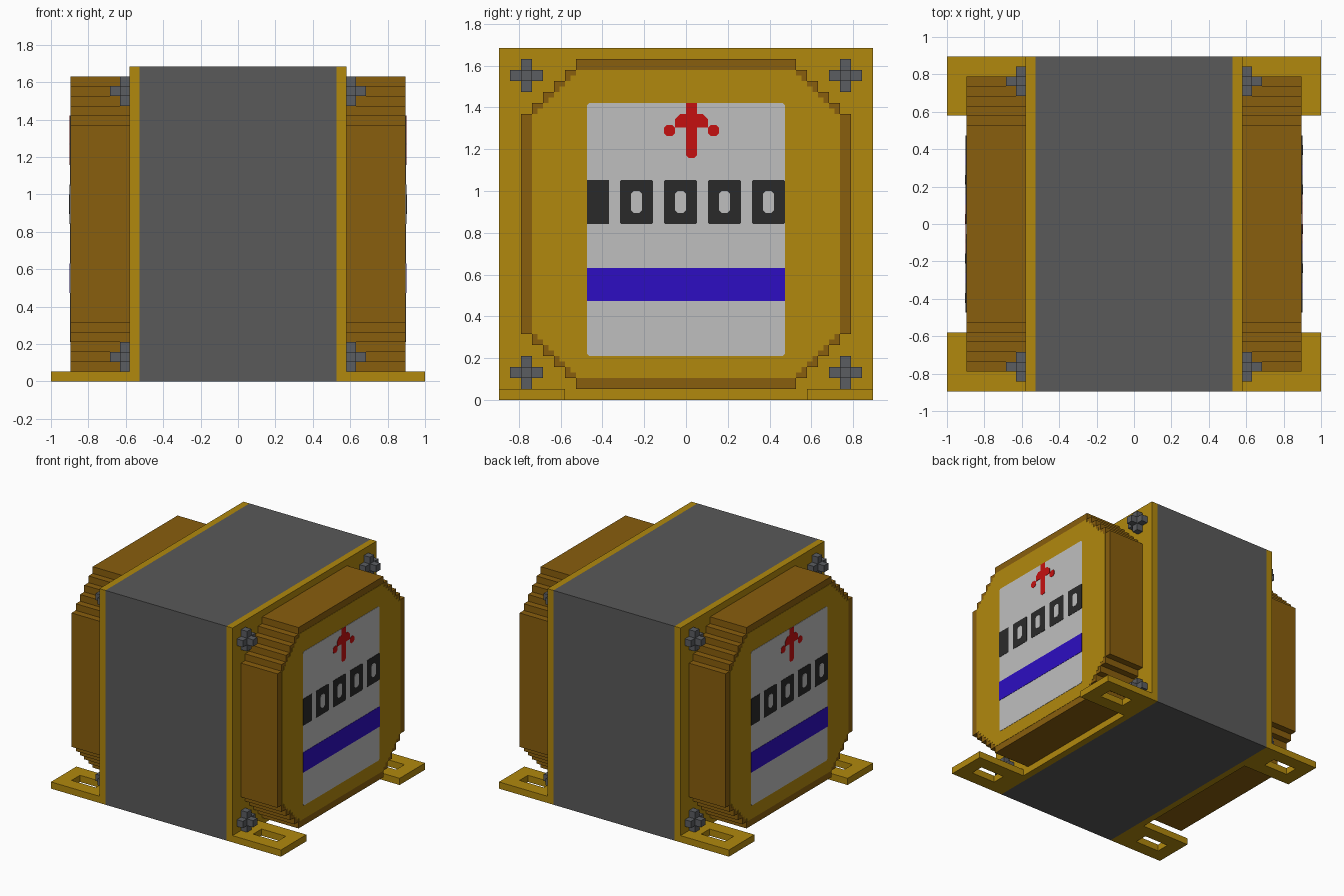
import bpy, bmesh, math
from mathutils import Matrix

if "Cube" in bpy.data.objects:
    bpy.data.objects.remove(bpy.data.objects["Cube"])

U = 1 / 19  # one block of the model


def material(name, rgb):
    m = bpy.data.materials.new(name)
    m.use_nodes = True
    m.diffuse_color = (*rgb, 1)
    bsdf = m.node_tree.nodes["Principled BSDF"]
    bsdf.inputs["Base Color"].default_value = (*rgb, 1)
    bsdf.inputs["Roughness"].default_value = 0.8
    return m


GOLD = material("gold", (0.44, 0.246, 0.004))
BROWN = material("coil brown", (0.25, 0.112, 0.004))
GREY = material("core grey", (0.1, 0.1, 0.1))
STEEL = material("bolt steel", (0.105, 0.11, 0.12))
WHITE = material("label grey", (0.52, 0.52, 0.52))
BLUE = material("label blue", (0.026, 0.004, 0.54))
RED = material("arrow red", (0.56, 0.005, 0.005))
BLACK = material("digit black", (0.023, 0.023, 0.023))


def slab(name, mat, layers, axis="x", side=1):
    """Extrude polygons along an axis; layers are (polygons, low, high) in blocks.
    side=-1 turns the part half a turn about z."""
    bm = bmesh.new()
    for polys, lo, hi in layers:
        verts, faces = {}, []
        for poly in polys:
            loop = []
            for a, b in poly:
                if (a, b) not in verts:
                    co = (lo, a, b) if axis == "x" else (a, b, lo)
                    verts[a, b] = bm.verts.new(co)
                loop.append(verts[a, b])
            faces.append(bm.faces.new(loop))
        # keep the starting cap so the slab is closed
        ext = bmesh.ops.extrude_face_region(bm, geom=faces, use_keep_orig=True)
        moved = [g for g in ext["geom"] if isinstance(g, bmesh.types.BMVert)]
        d = hi - lo
        bmesh.ops.translate(bm, verts=moved, vec=(d, 0, 0) if axis == "x" else (0, 0, d))
    bmesh.ops.recalc_face_normals(bm, faces=bm.faces[:])
    bm.transform(Matrix.Scale(U, 4))
    if side < 0:
        bm.transform(Matrix.Rotation(math.pi, 4, "Z"))
    me = bpy.data.meshes.new(name)
    bm.to_mesh(me)
    bm.free()
    me.materials.append(mat)
    ob = bpy.data.objects.new(name, me)
    bpy.context.collection.objects.link(ob)
    return ob


def rect(a0, b0, a1, b1, c=0):
    """Rectangle, with corners cut by c."""
    if not c:
        return [(a0, b0), (a1, b0), (a1, b1), (a0, b1)]
    return [(a0 + c, b0), (a1 - c, b0), (a1, b0 + c), (a1, b1 - c),
            (a1 - c, b1), (a0 + c, b1), (a0, b1 - c), (a0, b0 + c)]


def stepped(half, top, narrow, step):
    """Octagon-like outline with stair-stepped corners, centred on z = 16."""
    quarter = []
    y, z = narrow, top
    quarter.append((y, z))
    while y < half:
        z -= step
        quarter.append((y, z))
        y += step
        quarter.append((y, z))
    right = quarter + [(a, 32 - b) for a, b in reversed(quarter)]
    return right + [(-a, b) for a, b in reversed(right)]


def cross(y, z):
    """Plus-shaped outline, three blocks across."""
    q = [(.5, 1.5), (.5, .5), (1.5, .5)]
    pts = q + [(a, -b) for a, b in reversed(q)]
    pts += [(-a, b) for a, b in reversed(pts)]
    return [(y + a, z + b) for a, b in pts]


# Laminated core
slab("core", GREY, [([rect(-10, -17, 10, 17)], 0, 32)], "z")

for s, tag in ((1, "left"), (-1, "right")):
    # End frame and winding
    slab(f"{tag}_frame", GOLD, [([rect(-17, 0, 17, 32)], 10, 11)], side=s)
    slab(f"{tag}_coil", BROWN, [([stepped(15, 31, 10, 1)], 11, 17)], side=s)
    slab(f"{tag}_coil_cap", GOLD, [([stepped(14, 30, 10, .5)], 17, 17.04)], side=s)

    # Mounting feet, each with a slot, and corner bolts
    for m, end in ((1, "a"), (-1, "b")):
        outer = [(a, m * b) for a, b in rect(11, 11, 19, 17)]
        inner = [(a, m * b) for a, b in rect(13, 13, 17, 15)]
        ring = [[outer[i], outer[(i + 1) % 4], inner[(i + 1) % 4], inner[i]]
                for i in range(4)]
        slab(f"{tag}_foot_{end}", GOLD, [(ring, 0, 1)], "z", s)
        for z, level in ((29.5, "upper"), (2.5, "lower")):
            y = 14.5 * m
            tip = rect(y - .5, z - .5, y + .5, z + .5)
            slab(f"{tag}_{level}_bolt_{end}", STEEL,
                 [([cross(y, z)], 11, 12), ([tip], 12, 13)], side=s)

    # Label plate with stripe
    slab(f"{tag}_label", WHITE, [([rect(-9, 4, 9, 27, .2)], 17, 17.08)], side=s)
    slab(f"{tag}_label_stripe", BLUE, [([rect(-9, 9, 9, 12)], 17.06, 17.12)], side=s)

    # Counter blocks: one solid, four with a window
    starts = [-6, -2, 2, 6]
    blocks = [rect(-9, 16, -7, 20)] + [rect(a, 16, a + 3, 20, .12) for a in starts]
    windows = [rect(a + 1, 17, a + 2, 19, .25) for a in starts]
    slab(f"{tag}_counter_blocks", BLACK, [(blocks, 17.06, 17.12)], side=s)
    slab(f"{tag}_counter_windows", WHITE, [(windows, 17.1, 17.16)], side=s)

    # Upward arrow: shaft, head and two barbs
    head = [(-1, 24.75), (0, 24.75), (0, 22.25), (.25, 22), (.75, 22), (1, 22.25),
            (1, 24.75), (2, 24.75), (2, 25.5), (1.5, 26), (1, 26), (1, 27),
            (0, 27), (0, 26), (-.5, 26), (-1, 25.5)]
    barbs = [rect(-2, 24, -1, 25, .25), rect(2, 24, 3, 25, .25)]
    slab(f"{tag}_arrow", RED, [([head], 17.06, 17.12), (barbs, 17.06, 17.12)], side=s)
